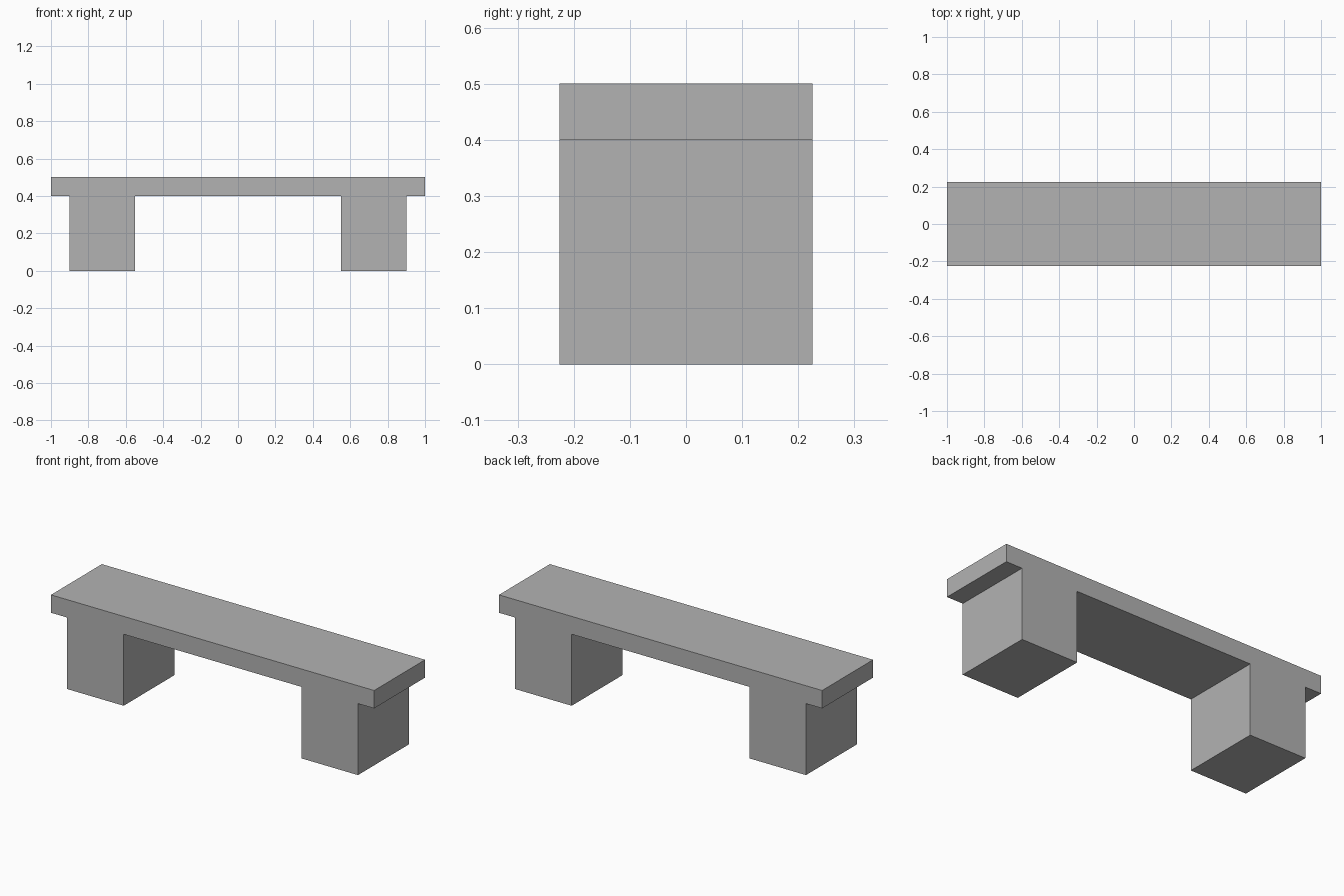
import bpy
import bmesh

# Remove the default cube
cube = bpy.data.objects.get("Cube")
if cube:
    bpy.data.objects.remove(cube, do_unlink=True)

LENGTH, DEPTH, HEIGHT = 2.0, 0.45, 0.5
SEAT_UNDERSIDE = 0.4
LEG_INNER, LEG_OUTER = 0.55, 0.9

# Plain grey material
grey = bpy.data.materials.new("stone_grey")
grey.use_nodes = True
colour = (0.45, 0.45, 0.45, 1)
grey.diffuse_color = colour
grey.node_tree.nodes["Principled BSDF"].inputs["Base Color"].default_value = colour

# Half of the front outline, from the inner leg to the top edge, then mirrored
half = [
    (LEG_INNER, SEAT_UNDERSIDE),
    (LEG_INNER, 0),
    (LEG_OUTER, 0),
    (LEG_OUTER, SEAT_UNDERSIDE),
    (LENGTH / 2, SEAT_UNDERSIDE),
    (LENGTH / 2, HEIGHT),
]
outline = half + [(-x, z) for x, z in reversed(half)]

# Bench: seat and two block legs as one solid, extruded front to back
bm = bmesh.new()
front = bm.faces.new([bm.verts.new((x, -DEPTH / 2, z)) for x, z in outline])
back = bmesh.ops.extrude_face_region(bm, geom=[front], use_keep_orig=True)
moved = [v for v in back["geom"] if isinstance(v, bmesh.types.BMVert)]
bmesh.ops.translate(bm, verts=moved, vec=(0, DEPTH, 0))
bmesh.ops.recalc_face_normals(bm, faces=bm.faces)

mesh = bpy.data.meshes.new("bench")
bm.to_mesh(mesh)
bm.free()
mesh.materials.append(grey)
bench = bpy.data.objects.new("bench", mesh)
bpy.context.collection.objects.link(bench)
